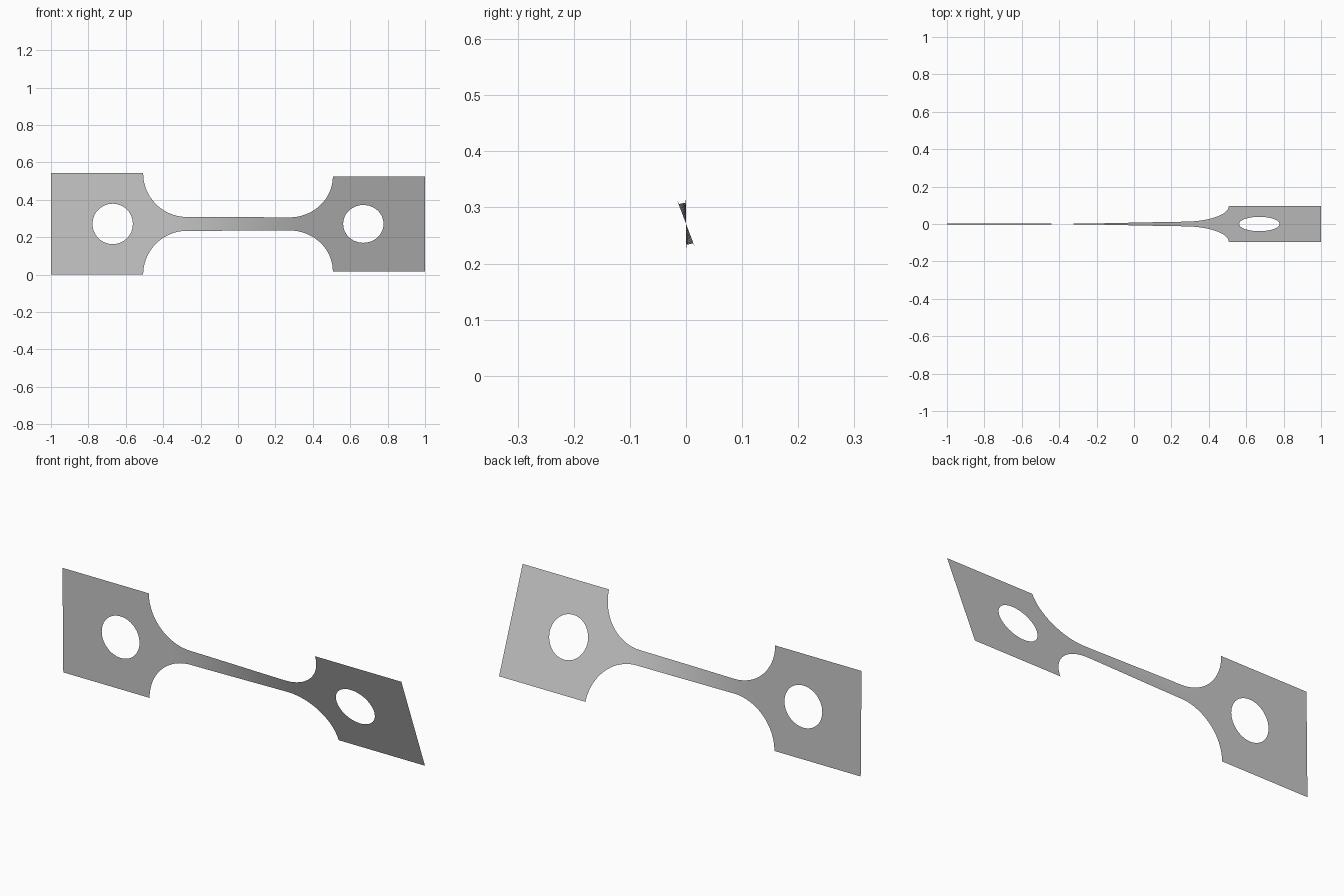
import bpy
import bmesh
import math

if "Cube" in bpy.data.objects:
    bpy.data.objects.remove(bpy.data.objects["Cube"], do_unlink=True)

HALF = 0.271        # half height of the end plates
NECK = 0.037        # half height of the narrow strip
INNER = 0.507       # where shoulders meet the plates
HOLE_X, HOLE_R = 0.67, 0.108
RADIUS = HALF - NECK
ROWS = 16


def half_height(x):
    """Dog-bone outline: straight neck, then quarter-circle shoulders."""
    d = min(max(abs(x) - (INNER - RADIUS), 0), RADIUS)
    return HALF - math.sqrt(max(RADIUS ** 2 - d ** 2, 0))


def twist(x):
    """Twist angle along the length, eased at both ends."""
    t = min(max((x + 0.38) / 0.72, 0), 1)
    eased = 0.6 * t + 0.4 * t * t * (3 - 2 * t)
    return math.radians(0.7 + 20.1 * eased)


def lerp(a, b, t):
    return a + (b - a) * t


bm = bmesh.new()


def bridge(first, second, closed=False):
    n = len(first)
    for i in range(n if closed else n - 1):
        j = (i + 1) % n
        bm.faces.new((first[i], first[j], second[j], second[i]))


# Neck and curved shoulders as columns of vertices
xs = [-INNER + RADIUS + 2 * (INNER - RADIUS) * i / 32 for i in range(33)]
arc = [INNER - RADIUS + RADIUS * math.sin(math.pi / 2 * i / 20) for i in range(1, 21)]
xs = [-x for x in reversed(arc)] + xs + arc
columns = []
for x in xs:
    h = half_height(x)
    columns.append([bm.verts.new((x, 0, lerp(-h, h, r / ROWS))) for r in range(ROWS + 1)])
for a, b in zip(columns, columns[1:]):
    bridge(a, b)

# End plates, bridged from the rectangular rim to the round hole
corners = [(INNER, -HALF), (1, -HALF), (1, HALF), (INNER, HALF)]
for side in (-1, 1):
    rim, hole = [], []
    for k in range(4):
        a, b = corners[k], corners[(k + 1) % 4]
        for i in range(ROWS):
            x, z = lerp(a[0], b[0], i / ROWS), lerp(a[1], b[1], i / ROWS)
            ang = math.atan2(z, x - HOLE_X)
            rim.append(bm.verts.new((side * x, 0, z)))
            hole.append(bm.verts.new((side * (HOLE_X + HOLE_R * math.cos(ang)), 0,
                                      HOLE_R * math.sin(ang))))
    bridge(rim, hole, closed=True)

bmesh.ops.remove_doubles(bm, verts=bm.verts, dist=0.0005)
bmesh.ops.recalc_face_normals(bm, faces=bm.faces)
if next(iter(bm.faces)).normal.y > 0:
    bmesh.ops.reverse_faces(bm, faces=bm.faces)

# Twist the flat sheet about its long axis
for v in bm.verts:
    a, h = twist(v.co.x), v.co.z
    v.co.y = -h * math.sin(a)
    v.co.z = HALF + h * math.cos(a)

mesh = bpy.data.meshes.new("twisted_strip")
bm.to_mesh(mesh)
bm.free()
strip = bpy.data.objects.new("twisted_strip", mesh)
bpy.context.collection.objects.link(strip)

# Plain grey material
grey = bpy.data.materials.new("light_grey")
grey.use_nodes = True
colour = (0.58, 0.58, 0.58, 1)
grey.diffuse_color = colour
grey.node_tree.nodes["Principled BSDF"].inputs["Base Color"].default_value = colour
mesh.materials.append(grey)

bpy.context.view_layer.objects.active = strip
strip.select_set(True)
bpy.ops.object.shade_smooth_by_angle()
